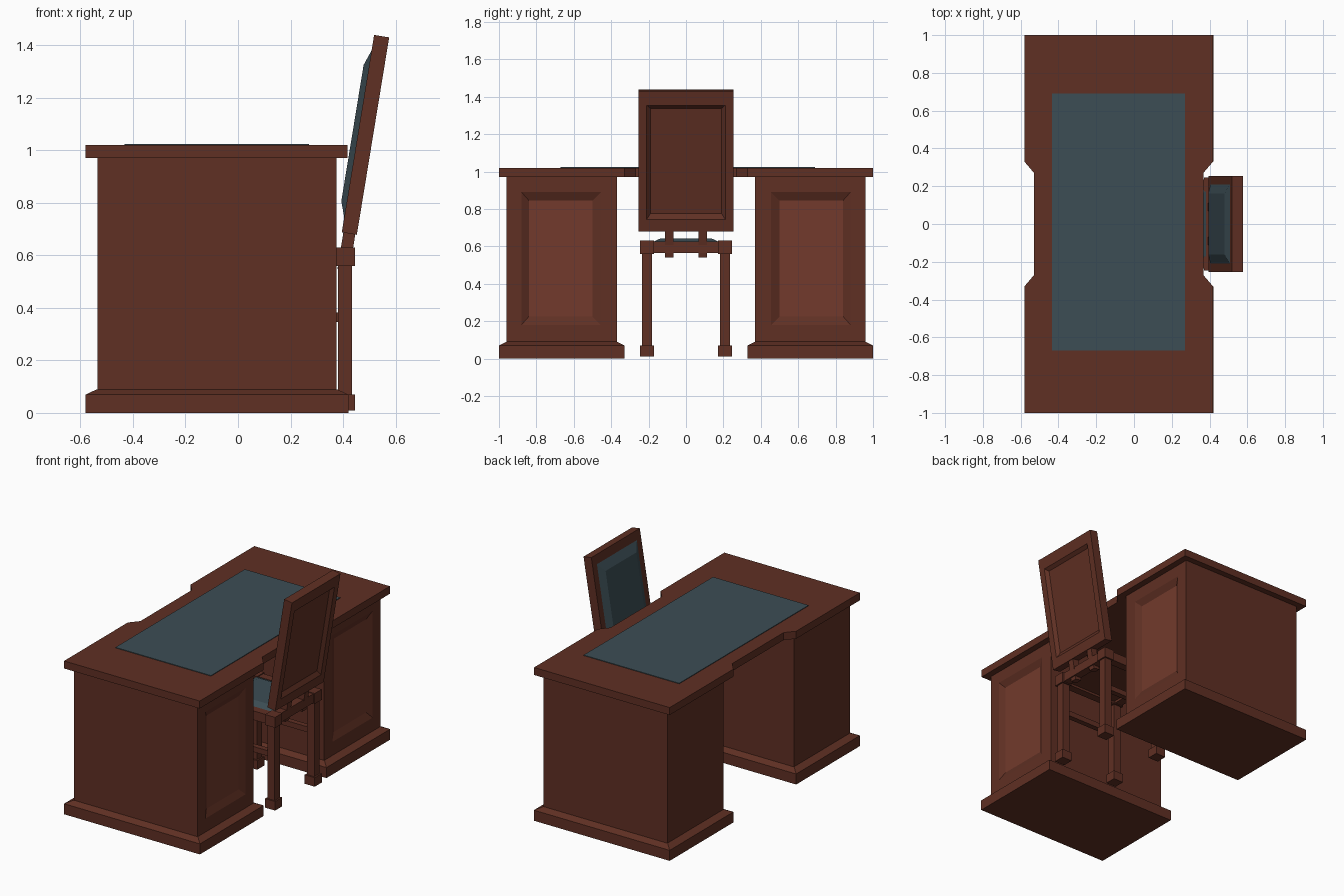
import bpy, bmesh, math
from mathutils import Matrix, Vector

if "Cube" in bpy.data.objects:
    bpy.data.objects.remove(bpy.data.objects["Cube"])


def material(name, color):
    m = bpy.data.materials.new(name)
    m.diffuse_color = (*color, 1)
    m.use_nodes = True
    m.node_tree.nodes["Principled BSDF"].inputs["Base Color"].default_value = m.diffuse_color
    return m


WOOD = material("dark_wood", (0.115, 0.029, 0.017))
PANEL = material("panel_wood", (0.17, 0.042, 0.025))
LEATHER = material("blue_leather", (0.045, 0.075, 0.09))
TILT = math.radians(9.3)
BACK_ORIGIN = Vector((0.424, 0, 0.683))


def finish(bm, name, mats, matrix=None):
    bmesh.ops.recalc_face_normals(bm, faces=bm.faces[:])
    me = bpy.data.meshes.new(name)
    bm.to_mesh(me)
    bm.free()
    for m in mats:
        me.materials.append(m)
    ob = bpy.data.objects.new(name, me)
    bpy.context.collection.objects.link(ob)
    if matrix:
        ob.matrix_world = matrix
    return ob


def box_bm(x0, x1, y0, y1, z0, z1, taper=(0, 0)):
    """Box whose top rectangle shrinks by taper on each side."""
    bm = bmesh.new()
    bmesh.ops.create_cube(bm, size=1)
    for v in bm.verts:
        tx, ty = taper if v.co.z > 0 else (0, 0)
        v.co = (x1 - tx if v.co.x > 0 else x0 + tx,
                y1 - ty if v.co.y > 0 else y0 + ty,
                z1 if v.co.z > 0 else z0)
    return bm


def box(name, *dims, mat=WOOD, taper=(0, 0), matrix=None):
    return finish(box_bm(*dims, taper=taper), name, [mat], matrix)


def recess(bm, loops):
    """Step the +x face through nested rectangles (y0, y1, z0, z1, x)."""
    bm.normal_update()
    f = max(bm.faces, key=lambda f: f.normal.x)
    for y0, y1, z0, z1, x in loops:
        bmesh.ops.inset_individual(bm, faces=[f], thickness=0.005)
        c = f.calc_center_median()
        for v in f.verts:
            v.co = (x, y1 if v.co.y > c.y else y0, z1 if v.co.z > c.z else z0)
    return f


# desk pedestals with recessed door panels and stepped plinths
for side, s in (("left", -1), ("right", 1)):
    def yy(a, b):
        return sorted((s * a, s * b))
    bm = box_bm(-0.535, 0.375, *yy(0.37, 0.96), 0.08, 0.98)
    door = recess(bm, [(*yy(0.455, 0.88), 0.18, 0.89, 0.375),
                       (*yy(0.50, 0.84), 0.225, 0.845, 0.355)])
    door.material_index = 1
    finish(bm, side + "_pedestal", [WOOD, PANEL])
    box(side + "_plinth", -0.58, 0.42, *yy(0.33, 1.0), 0, 0.07)
    box(side + "_plinth_slope", -0.58, 0.42, *yy(0.33, 1.0), 0.07, 0.09, taper=(0.043, 0.04))

# desk top, notched in the middle of both long edges
half = [(0.418, -1), (0.418, -0.33), (0.367, -0.27), (0.367, 0.27), (0.418, 0.33), (0.418, 1)]
outline = half + [(-0.162 - x, y) for x, y in reversed(half)]
bm = bmesh.new()
face = bm.faces.new([bm.verts.new((x, y, 0.97)) for x, y in outline])
ext = bmesh.ops.extrude_face_region(bm, geom=[face])["geom"]
bmesh.ops.translate(bm, vec=(0, 0, 0.05), verts=[g for g in ext if isinstance(g, bmesh.types.BMVert)])
finish(bm, "desk_top", [WOOD])
box("writing_surface", -0.433, 0.27, -0.67, 0.69, 1.01, 1.024, mat=LEATHER)

# chair legs with square feet and top blocks
XF, XB, Y = -0.015, 0.408, 0.208
for px, x in (("front", XF), ("back", XB)):
    for py, y in (("left", -Y), ("right", Y)):
        n = px + "_" + py
        for part, r, z0, z1 in (("foot", 0.037, 0.01, 0.07), ("leg", 0.027, 0.07, 0.56),
                                ("leg_block", 0.037, 0.56, 0.63)):
            box(n + "_" + part, x - r, x + r, y - r, y + r, z0, z1)

# seat rails and side stretchers
for n, x in (("front", XF), ("back", XB)):
    box(n + "_seat_rail", x - 0.027, x + 0.027, -Y + 0.03, Y - 0.03, 0.565, 0.625)
for n, y in (("left", -Y), ("right", Y)):
    box(n + "_seat_rail", XF + 0.03, XB - 0.03, y - 0.027, y + 0.027, 0.565, 0.625)
    box(n + "_stretcher", XF + 0.02, XB - 0.02, y - 0.018, y + 0.018, 0.347, 0.383)

# padded seat
box("seat_board", XF + 0.02, XB - 0.02, -0.185, 0.185, 0.58, 0.62)
box("seat_cushion", XF + 0.015, XB - 0.015, -0.19, 0.19, 0.618, 0.643, mat=LEATHER, taper=(0.055, 0.055))

# leaning chair back with a rear recess
lean = Matrix.Translation(BACK_ORIGIN) @ Matrix.Rotation(TILT, 4, 'Y')
bm = box_bm(-0.029, 0.029, -0.255, 0.255, 0, 0.762)
recess(bm, [(-0.21, 0.21, 0.067, 0.685, 0.029), (-0.19, 0.19, 0.095, 0.665, 0.009)])
finish(bm, "chair_back", [WOOD], lean)
for n, y in (("left", -0.09), ("right", 0.09)):
    box(n + "_back_post", -0.023, 0.023, y - 0.022, y + 0.022, -0.14, 0.01, matrix=lean)

# padded front of the chair back
pad = lean @ Matrix.Translation((-0.028, 0, 0.38)) @ Matrix.Rotation(-math.pi / 2, 4, 'Y')
box("back_cushion", -0.325, 0.325, -0.212, 0.212, 0, 0.022, mat=LEATHER, taper=(0.062, 0.05), matrix=pad)
